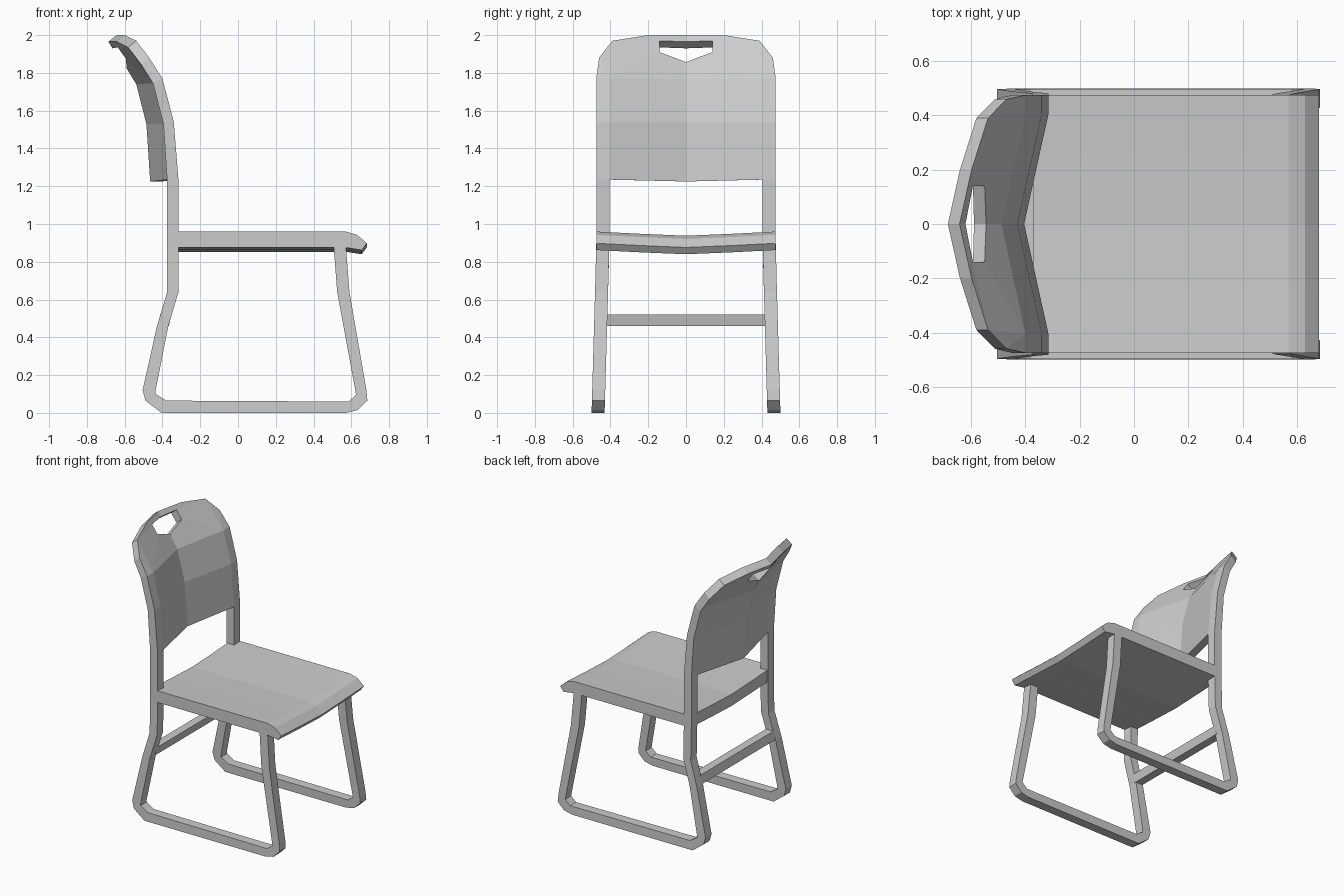
import bpy, bmesh

if "Cube" in bpy.data.objects:
    bpy.data.objects.remove(bpy.data.objects["Cube"])


def finish(name, bm):
    bmesh.ops.remove_doubles(bm, verts=bm.verts, dist=0.0005)
    bmesh.ops.recalc_face_normals(bm, faces=bm.faces)
    me = bpy.data.meshes.new(name)
    bm.to_mesh(me)
    bm.free()
    ob = bpy.data.objects.new(name, me)
    bpy.context.collection.objects.link(ob)
    return ob


def loft(name, rings):
    """Skin equal-length closed rings and cap both ends."""
    bm = bmesh.new()
    vs = [[bm.verts.new(p) for p in r] for r in rings]
    n = len(vs[0])
    for a, b in zip(vs, vs[1:]):
        for i in range(n):
            j = (i + 1) % n
            bm.faces.new((a[i], a[j], b[j], b[i]))
    bm.faces.new(vs[0])
    bm.faces.new(vs[-1])
    return finish(name, bm)


def interp(table, z):
    if z <= table[0][0]:
        return table[0][1]
    for (z0, v0), (z1, v1) in zip(table, table[1:]):
        if z <= z1:
            return v0 + (v1 - v0) * (z - z0) / (z1 - z0)
    return table[-1][1]


# Side frames: upright, rear leg, floor runner and front leg as one bent bar
outer = [(-.375, 1.235), (-.375, .87), (-.375, .64), (-.43, .455), (-.505, .12),
         (-.49, .065), (-.405, 0), (.57, 0), (.635, .015), (.685, .065),
         (.68, .12), (.59, .64), (.57, .90)]
inner = [(-.315, 1.235), (-.315, .87), (-.315, .64), (-.37, .455), (-.436, .12),
         (-.436, .10), (-.38, .065), (.57, .06), (.585, .06), (.625, .095),
         (.622, .115), (.525, .64), (.505, .90)]


def side_y(z):
    return .5 - .025 * min(z / .87, 1)


for s, name in ((-1, "side_frame_right"), (1, "side_frame_left")):
    rings = []
    for (xo, zo), (xi, zi) in zip(outer, inner):
        rings.append([(xo, s * side_y(zo), zo), (xi, s * side_y(zi), zi),
                      (xi, s * (side_y(zi) - .069), zi), (xo, s * (side_y(zo) - .069), zo)])
    loft(name, rings)

# Rear stretcher between the back legs
bar = [(-.426, .46), (-.412, .52), (-.352, .52), (-.366, .46)]
loft("rear_stretcher", [[(x, y, z) for x, z in bar] for y in (-.43, .43)])

# Seat: rolled front edge, dished towards the middle
prof = [(-.37, .96), (.57, .96), (.63, .943), (.682, .898), (.655, .862), (.57, .875), (-.37, .875)]
dish = [(-.475, 0), (-.24, .012), (0, .022), (.24, .012), (.475, 0)]
loft("seat", [[(x, y, z - d) for x, z in prof] for y, d in dish])

# Backrest: flat outline with a grip hole, bent to the curve and thickened
bend = [(1.23, -.315), (1.54, -.34), (1.77, -.40), (1.88, -.47), (1.97, -.535), (2.0, -.553)]
depth = [(1.23, -.06), (1.54, -.055), (1.77, -.05), (1.88, -.043)]
drop = [(1.23, 0), (1.54, -.01), (1.77, -.025), (1.88, -.035)]
P = dict(a0=(0, 1.225), a1=(.405, 1.235), a2=(.475, 1.235),
         b0=(0, 1.54), b1=(.405, 1.54), b2=(.475, 1.54),
         c0=(0, 1.765), c1=(.405, 1.77), c2=(.475, 1.77),
         h0=(0, 1.857), h1=(.14, 1.91), h2=(.14, 1.97), h3=(0, 1.965),
         o1=(.46, 1.88), o2=(.39, 1.97), o3=(.2, 2.0), o4=(0, 2.0))
patches = ["a0 a1 b1 b0", "a1 a2 b2 b1", "b0 b1 c1 c0", "b1 b2 c2 c1", "c0 c1 h1 h0",
           "c1 c2 o1", "c1 o1 o2", "c1 o2 h2 h1", "h2 o2 o3", "h2 o3 o4 h3"]
bm = bmesh.new()
for s in (1, -1):
    for patch in patches:
        pts = [P[k] for k in patch.split()][::s]
        bm.faces.new([bm.verts.new((interp(bend, z) - .09 * max(0, 1 - y / .405), s * y, z))
                      for y, z in pts])
bmesh.ops.remove_doubles(bm, verts=bm.verts, dist=0.0005)
geo = bmesh.ops.extrude_face_region(bm, geom=bm.faces[:], use_keep_orig=True)["geom"]
for v in [g for g in geo if isinstance(g, bmesh.types.BMVert)]:
    z = v.co.z
    v.co.x += interp(depth, z)
    v.co.z += interp(drop, z)
finish("backrest", bm)
